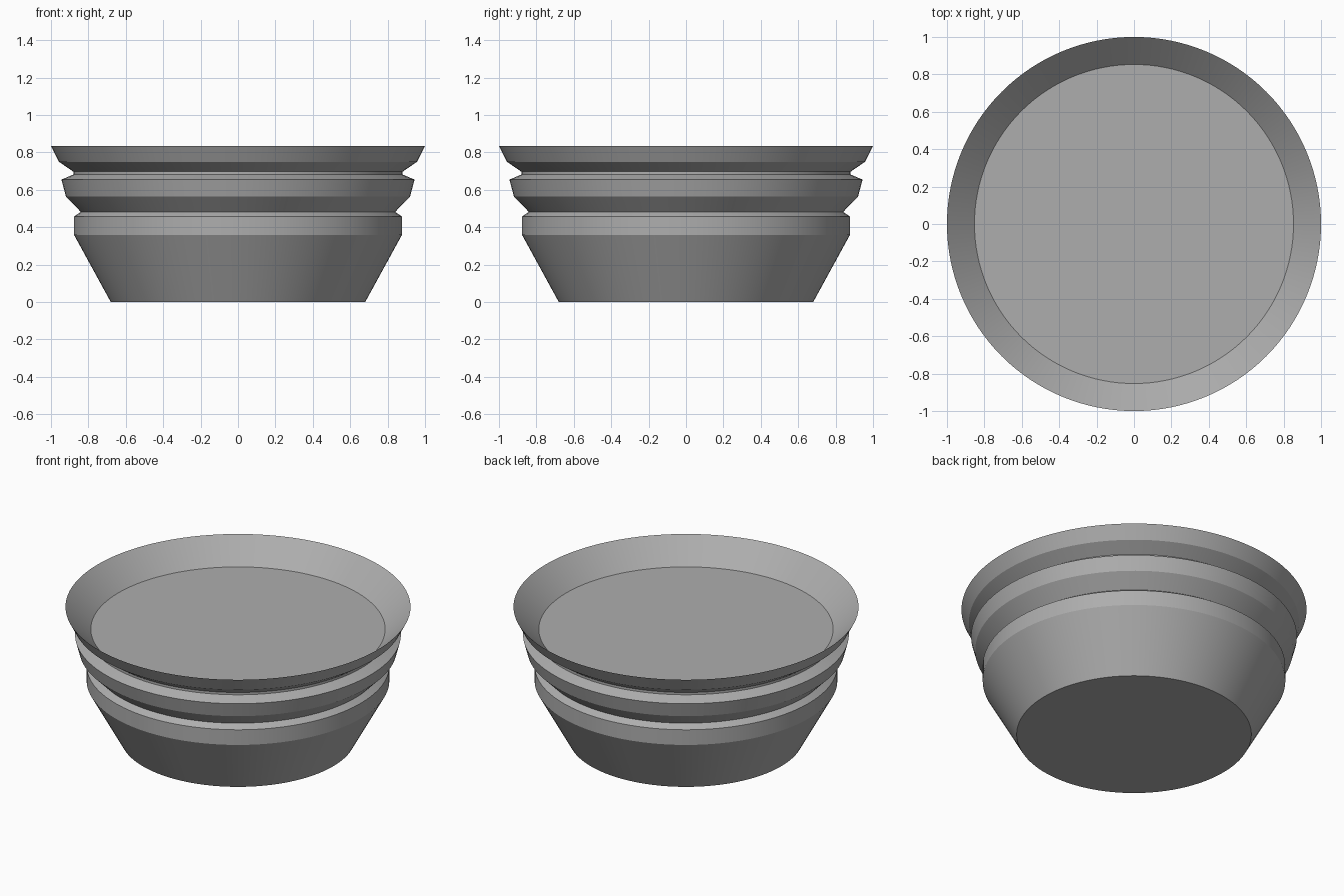
import bpy, bmesh, math

if "Cube" in bpy.data.objects:
    bpy.data.objects.remove(bpy.data.objects["Cube"])

SIDES = 128

# Single flat grey
grey = bpy.data.materials.new("mid_grey")
grey.diffuse_color = (0.42, 0.42, 0.42, 1.0)
grey.use_nodes = True
grey.node_tree.nodes["Principled BSDF"].inputs["Base Color"].default_value = grey.diffuse_color


def lathe(name, profile):
    """Spin an (r, z) profile about z and cap both open ends."""
    bm = bmesh.new()
    rings = []
    for r, z in profile:
        rings.append([bm.verts.new((r * math.cos(2 * math.pi * i / SIDES),
                                    r * math.sin(2 * math.pi * i / SIDES), z))
                      for i in range(SIDES)])
    for a, b in zip(rings, rings[1:]):
        for i in range(SIDES):
            j = (i + 1) % SIDES
            bm.faces.new((a[i], a[j], b[j], b[i]))
    bm.faces.new(rings[0][::-1])
    bm.faces.new(rings[-1])
    mesh = bpy.data.meshes.new(name)
    bm.to_mesh(mesh)
    bm.free()
    mesh.materials.append(grey)
    obj = bpy.data.objects.new(name, mesh)
    bpy.context.collection.objects.link(obj)
    bpy.context.view_layer.objects.active = obj
    obj.select_set(True)
    bpy.ops.object.shade_smooth_by_angle(angle=math.radians(12))
    obj.select_set(False)
    return obj


# Tapered base, two ribbed collars, flared rim, then down to the recessed floor
lathe("ribbed_bowl", [
    (0.68, 0.0), (0.877, 0.36), (0.877, 0.457),    # base and lower collar
    (0.84, 0.482), (0.92, 0.564), (0.944, 0.655),  # lower groove, middle collar
    (0.88, 0.682), (0.88, 0.697),                  # upper groove
    (0.957, 0.75), (1.0, 0.834),                   # flared rim
    (0.853, 0.692),                                # inner slope to floor
])
